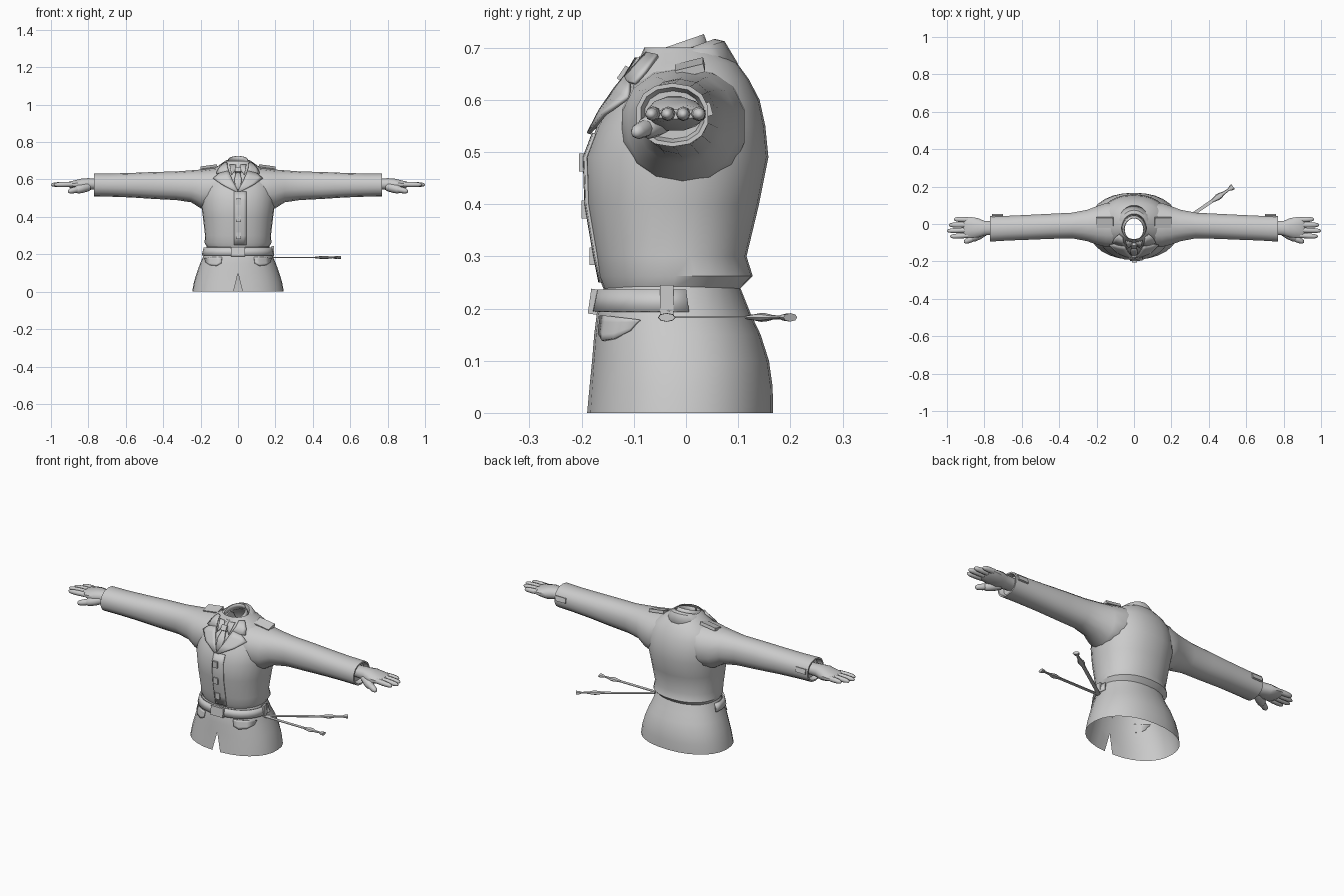
import bpy, bmesh
from math import sin, cos, pi, radians, asin, atan2
from mathutils import Vector, Matrix

if "Cube" in bpy.data.objects:
    bpy.data.objects.remove(bpy.data.objects["Cube"])

P = 2.2  # roundness of the body sections


def finish(name, bm, thick=0.0, angle=35):
    bmesh.ops.remove_doubles(bm, verts=bm.verts, dist=1e-5)
    bmesh.ops.recalc_face_normals(bm, faces=bm.faces)
    me = bpy.data.meshes.new(name)
    bm.to_mesh(me)
    bm.free()
    me.shade_smooth()
    me.set_sharp_from_angle(angle=radians(angle))
    ob = bpy.data.objects.new(name, me)
    bpy.context.collection.objects.link(ob)
    if thick:
        mod = ob.modifiers.new("thickness", 'SOLIDIFY')
        mod.thickness = thick
        mod.offset = 0
    return ob


def loft(name, rings, closed=True, caps=(False, False), thick=0.0, angle=35):
    bm = bmesh.new()
    rows = [[bm.verts.new(p) for p in r] for r in rings]
    n = len(rows[0])
    for a, b in zip(rows, rows[1:]):
        for i in range(n if closed else n - 1):
            j = (i + 1) % n
            bm.faces.new((a[i], a[j], b[j], b[i]))
    if caps[0]:
        bm.faces.new(rows[0][::-1])
    if caps[1]:
        bm.faces.new(rows[-1])
    return finish(name, bm, thick, angle)


def box(name, loc, dims, rot=(0, 0, 0)):
    bm = bmesh.new()
    bmesh.ops.create_cube(bm, size=1)
    bm.transform(Matrix.Diagonal((*dims, 1)))
    ob = finish(name, bm)
    ob.location, ob.rotation_euler = loc, rot
    return ob


def spow(v, e):
    return (1 if v >= 0 else -1) * abs(v) ** e


def body_ring(z, w, yf, yb, gap=0.0, n=28, a0=None, a1=None):
    # angle 0 is the middle of the front
    cy, d = (yf + yb) / 2, (yb - yf) / 2
    a = asin((gap / w) ** (P / 2)) if a0 is None else a0
    b = 2 * pi - a if a1 is None else a1
    ts = [a + (b - a) * i / n for i in range(n + 1)]
    return [Vector((w * spow(sin(t), 2 / P), cy - d * spow(cos(t), 2 / P), z)) for t in ts]


# rows: height, half width, front y, back y
SKIRT = [(0, .245, -.19, .167), (.05, .236, -.185, .166), (.10, .221, -.18, .159),
         (.15, .203, -.176, .143), (.19, .186, -.171, .124), (.25, .165, -.155, .10)]
TORSO = [(.238, .165, -.158, .104), (.262, .179, -.168, .128), (.30, .176, -.173, .116),
         (.40, .188, -.19, .14), (.49, .20, -.193, .158), (.55, .196, -.17, .152),
         (.60, .182, -.142, .141), (.64, .155, -.113, .12), (.67, .11, -.093, .098),
         (.70, .068, -.08, .062)]


def front_y(x, z):
    tab = SKIRT if z < .238 else TORSO
    for r, s in zip(tab, tab[1:]):
        if z <= s[0]:
            break
    t = (z - r[0]) / (s[0] - r[0])
    _, w, yf, yb = [u + (v - u) * t for u, v in zip(r, s)]
    k = max(0, 1 - min(1, abs(x) / w) ** P) ** (1 / P)
    return (yf + yb) / 2 - (yb - yf) / 2 * k


def patch(name, inner, outer, off, thick, s=1, n=4):
    # cloth piece lying on the front surface, given by two (x, z) edges
    rows = []
    for a, b in zip(inner, outer):
        row = []
        for i in range(n + 1):
            x, z = [u + (v - u) * i / n for u, v in zip(a, b)]
            row.append((s * x, front_y(x, z) - off, z))
        rows.append(row)
    return loft(name, rows, False, thick=thick)


def limb(name, secs, n=14, s=1, caps=(True, True), angle=45):
    # sections across x: x, z low, z high, y low, y high
    rings = []
    for x, z0, z1, y0, y1 in secs:
        rings.append([(s * x, (y0 + y1) / 2 + (y1 - y0) / 2 * spow(cos(t), .9),
                       (z0 + z1) / 2 + (z1 - z0) / 2 * spow(sin(t), .9))
                      for t in [2 * pi * (i + .5) / n for i in range(n)]])
    return loft(name, rings, caps=caps, angle=angle)


def digit(name, a, b, r, s):
    a, b = Vector((s * a[0], *a[1:])), Vector((s * b[0], *b[1:]))
    d = b - a
    q = d.to_track_quat('Z', 'Y')
    rings = []
    for t, k in ((0, 1), (.45, 1.05), (.8, .9), (.95, .6), (1, .25)):
        rings.append([a + d * t + q @ Vector((r * k * cos(u), r * k * sin(u), 0))
                      for u in [2 * pi * i / 8 for i in range(8)]])
    loft(name, rings, caps=(True, True), angle=60)


# Jacket body and skirt with front slit
loft("jacket_torso", [body_ring(*r) for r in TORSO], False)
gaps = (.024, .012, 0, 0, 0, 0)
loft("jacket_skirt", [body_ring(*r, gap=g) for r, g in zip(SKIRT, gaps)], False)

# Belt and buckle
loft("belt", [body_ring(z, w, yf, yb, n=16, a0=-1.75, a1=1.75) for z, w, yf, yb in
              ((.194, .190, -.177, .125), (.236, .180, -.168, .11))], False, thick=.008)
box("belt_buckle", (0, -.176, .213), (.075, .018, .048), (radians(-8), 0, 0))
box("belt_hanger", (.186, -.037, .216), (.014, .026, .058))

# Placket and buttons
patch("placket", [(-.02, z) for z in (.25, .30, .40, .49, .535)],
      [(.045, z) for z in (.25, .30, .40, .49, .535)], .002, .006)
for z in (.48, .39, .30):
    box("button", (.002, front_y(0, z) - .006, z), (.028, .012, .034))

# Shirt collar and folded jacket collar, sloping down to the front
def collar(name, rows, gap, thick):
    rings = []
    for rx, yf, yb, zf, zb in rows:
        ring = []
        for i in range(25):
            t = gap + (2 * pi - 2 * gap) * i / 24
            k = (1 - cos(t)) / 2
            ring.append((rx * sin(t), yf + (yb - yf) * k, zf + (zb - zf) * k))
        rings.append(ring)
    loft(name, rings, False, thick=thick)


collar("shirt_collar", [(.064, -.095, .045, .63, .69), (.052, -.088, .032, .682, .725)], .08, .005)
collar("jacket_collar", [(.066, -.10, .045, .64, .69), (.066, -.095, .056, .66, .714),
                         (.078, -.105, .072, .655, .71), (.108, -.115, .097, .63, .668)], .55, .006)

# Tie
patch("tie_blade", [(-.008, .642), (-.02, .60), (-.012, .545)],
      [(.008, .642), (.02, .60), (.012, .545)], .005, .008)
box("tie_knot", (0, -.116, .648), (.032, .02, .03), (radians(-35), 0, 0))

for s in (1, -1):
    # Lapels, shirt points and pocket flaps
    patch("lapel", [(0, .537), (.022, .58), (.04, .62), (.05, .645)],
          [(.012, .535), (.085, .572), (.132, .605), (.10, .632)], .011, .008, s)
    patch("collar_leaf", [(.046, .638), (.056, .665), (.058, .69)],
          [(.115, .632), (.105, .655), (.08, .685)], .010, .008, s)
    patch("shirt_point", [(.008, .655), (.012, .68)], [(.035, .625), (.045, .68)], .008, .005, s)
    patch("pocket_flap", [(.085, .186), (.11, .186), (.145, .183), (.178, .178)],
          [(.09, .152), (.115, .138), (.15, .142), (.174, .158)], .004, .005, s)

    # Sleeves with hollow cuffs
    limb("sleeve", [(.09, .47, .664, -.125, .115), (.15, .435, .66, -.125, .115),
                    (.20, .446, .653, -.112, .097), (.25, .478, .649, -.094, .078),
                    (.33, .49, .643, -.078, .062), (.45, .496, .64, -.081, .056),
                    (.57, .504, .635, -.086, .05), (.68, .508, .632, -.09, .045),
                    (.77, .51, .632, -.096, .044), (.77, .518, .624, -.088, .036),
                    (.745, .525, .617, -.08, .03)], s=s, angle=40)
    box("cuff_tab", (s * .73, .043, .582), (.06, .012, .026), (radians(15), 0, 0))
    box("shoulder_strap", (s * .155, .008, .661), (.09, .055, .016),
        (radians(14), radians(8 * s), 0))

    # Hands
    limb("palm", [(.74, .548, .604, -.058, .016), (.80, .543, .608, -.062, .018),
                  (.835, .54, .606, -.075, .033), (.87, .548, .597, -.075, .039),
                  (.90, .556, .59, -.073, .037), (.912, .563, .582, -.066, .03)],
         n=12, s=s)
    for y, tip in ((-.061, .983), (-.033, 1.0), (-.005, .99), (.023, .962)):
        digit("finger", (.888, y, .574), (tip, y * 1.1, .572), .0135, s)
    digit("thumb_base", (.80, -.04, .562), (.872, -.083, .542), .024, s)
    digit("thumb", (.845, -.07, .55), (.908, -.098, .536), .016, s)

# Two hanging straps with tassels standing out from the hip
for end in ((.55, -.037), (.53, .2)):
    start = Vector((.185, -.037, .183))
    d = Vector((*end, .184)) - start
    L, ang = d.length, atan2(d.y, d.x)
    M = Matrix.Translation(start) @ Matrix.Rotation(ang, 4, 'Z')
    b = box("strap", M @ Vector((L * .36, 0, 0)), (L * .72, .018, .003), (0, 0, ang))
    rings = []
    for t, w in ((.66, .009), (.70, .011), (.76, .017), (.80, .016), (.85, .009),
                 (.93, .007), (.96, .014), (1.0, .016)):
        rings.append([M @ Vector((L * t, w * cos(u), w * .5 * sin(u)))
                      for u in [2 * pi * i / 8 for i in range(8)]])
    loft("tassel", rings, caps=(True, True))
